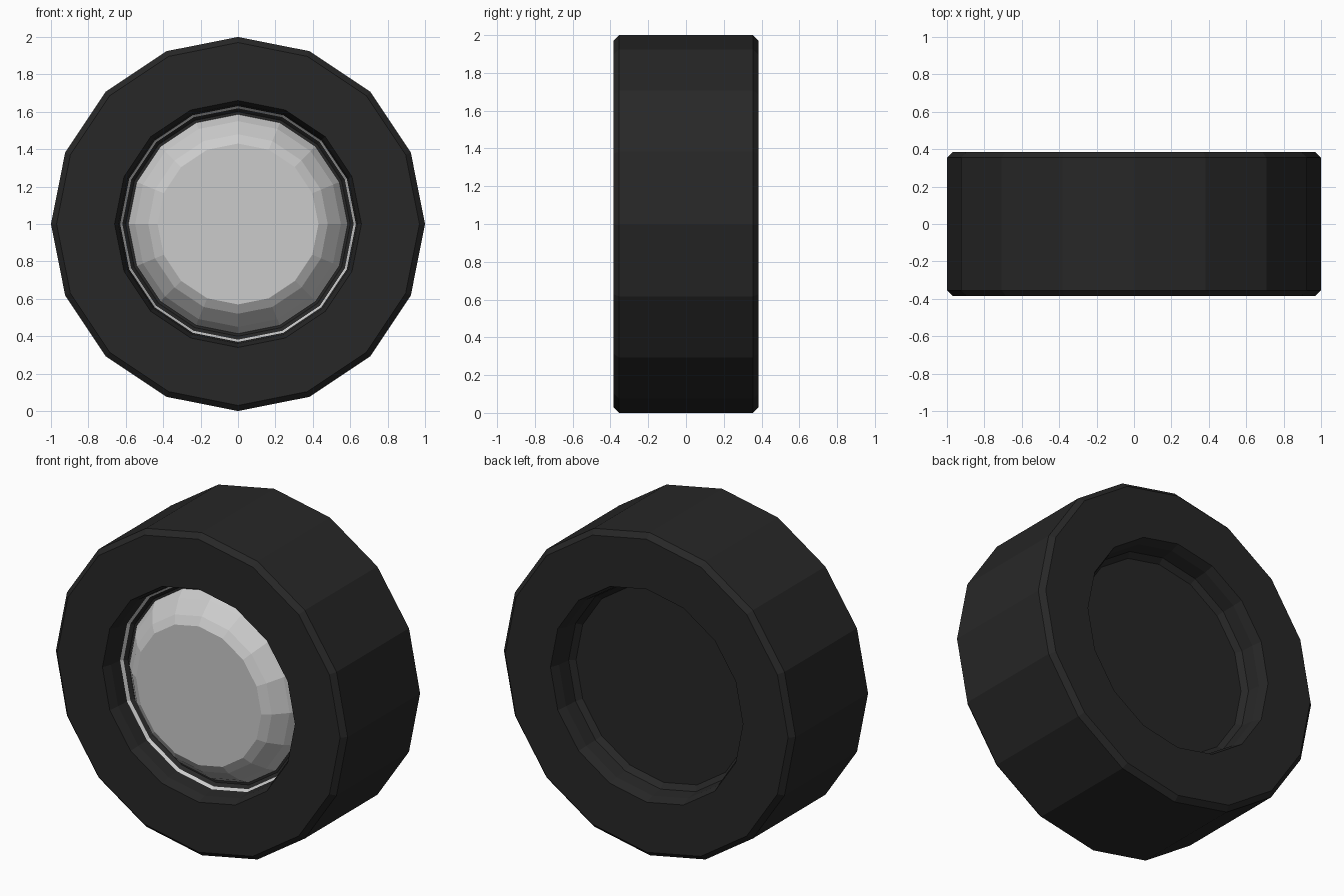
import bpy, bmesh, math

if "Cube" in bpy.data.objects:
    bpy.data.objects.remove(bpy.data.objects["Cube"])

SIDES = 16


def lathe(name, profile, color=None):
    """Revolve (radius, y) points around the wheel axle; end rings are capped."""
    bm = bmesh.new()
    rings = []
    for r, y in profile:
        rings.append([bm.verts.new((r * math.cos(2 * math.pi * i / SIDES), y,
                                    1 + r * math.sin(2 * math.pi * i / SIDES)))
                      for i in range(SIDES)])
    for a, b in zip(rings, rings[1:]):
        for i in range(SIDES):
            j = (i + 1) % SIDES
            bm.faces.new((a[i], a[j], b[j], b[i]))
    bm.faces.new(rings[0])
    bm.faces.new(rings[-1])
    bmesh.ops.recalc_face_normals(bm, faces=bm.faces)
    mesh = bpy.data.meshes.new(name)
    bm.to_mesh(mesh)
    bm.free()
    obj = bpy.data.objects.new(name, mesh)
    bpy.context.collection.objects.link(obj)
    if color:
        mat = bpy.data.materials.new(name + "_rubber")
        mat.diffuse_color = color
        mat.use_nodes = True
        mat.node_tree.nodes["Principled BSDF"].inputs["Base Color"].default_value = mat.diffuse_color
        mesh.materials.append(mat)
    return obj


# Tyre: symmetric half profile from the recessed centre out to the tread
half = [(0.60, 0.22), (0.63, 0.25), (0.64, 0.33), (0.66, 0.385),
        (0.97, 0.385), (1.0, 0.355)]
lathe("tyre", [(r, -y) for r, y in half] + half[::-1], (0.02, 0.02, 0.02, 1))

# Hub cap on the front: stepped lip, then a bevelled dome with a flat face
lathe("hub_cap", [(0.43, -0.385), (0.48, -0.355), (0.55, -0.28), (0.595, -0.205),
                  (0.63, -0.255), (0.61, -0.18)])
